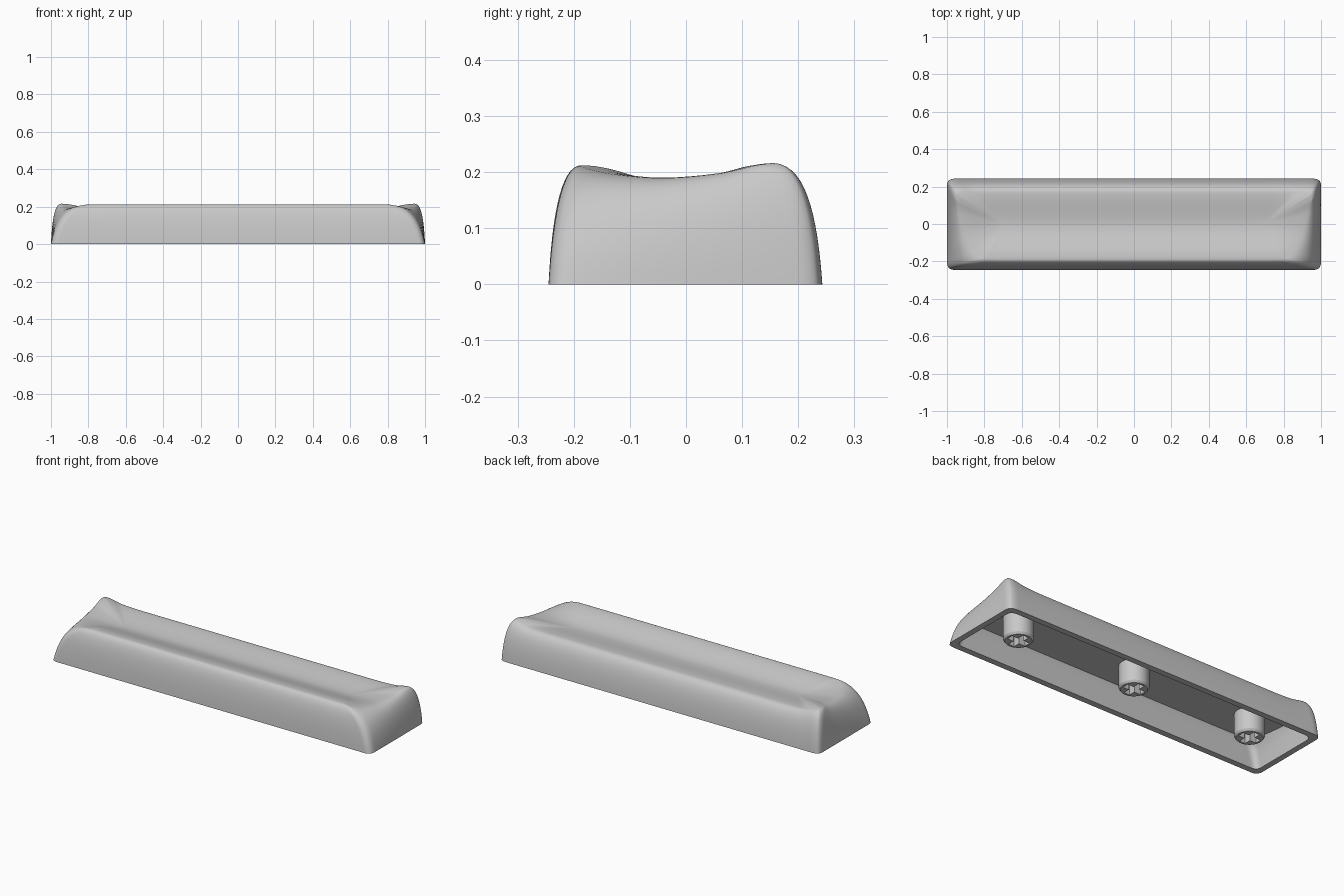
import bpy, bmesh, math
from mathutils import Vector

cube = bpy.data.objects.get("Cube")
if cube:
    bpy.data.objects.remove(cube, do_unlink=True)

plastic = bpy.data.materials.new("grey_plastic")
plastic.use_nodes = True
grey = (0.58, 0.58, 0.58, 1)
plastic.diffuse_color = grey
plastic.node_tree.nodes["Principled BSDF"].inputs["Base Color"].default_value = grey

SPINE_END, DISH_Z, CEILING_Z = 0.7, 0.174, 0.14

# Half outline, back centre to front centre: base x, y and crest x, y, z
OUTLINE = [
    (0, .243, 0, .168, .191), (.7, .243, .7, .168, .191),
    (.86, .243, .84, .168, .195), (.95, .243, .91, .166, .209),
    (.99, .233, .945, .155, .216), (1, .2, .95, .13, .213),
    (1, .08, .932, .06, .198), (1, -.05, .905, -.04, .19),
    (1, -.14, .87, -.12, .196), (1, -.205, .825, -.168, .206),
    (.99, -.235, .785, -.184, .212), (.96, -.245, .75, -.187, .212),
    (.7, -.245, .68, -.187, .212), (0, -.245, 0, -.187, .212),
]


def tangent(a, b):
    """Harmonic mean slope, so the curve never overshoots."""
    return 2 * a * b / (a + b) if a * b > 0 else 0


def smooth_path(points, steps):
    n = len(points)
    slopes = [[b - a for a, b in zip(points[i], points[i + 1])] for i in range(n - 1)]
    tans = [slopes[0]]
    tans += [[tangent(a, b) for a, b in zip(slopes[i - 1], slopes[i])] for i in range(1, n - 1)]
    tans.append(slopes[-1])
    path = []
    for i in range(n - 1):
        for k in range(steps):
            t = k / steps
            h = t * t * (3 - 2 * t)
            g0, g1 = t * (1 - t) ** 2, t * t * (t - 1)
            path.append([p + (q - p) * h + a * g0 + b * g1 for p, q, a, b
                         in zip(points[i], points[i + 1], tans[i], tans[i + 1])])
    return path + [list(points[-1])]


half = smooth_path(OUTLINE, 8)
loop = half + [[-p[0], p[1], -p[2], p[3], p[4]] for p in half[-2:0:-1]]


def wall(p, s):
    """Bulging wall from the base edge up to the crest."""
    base, crest = Vector((p[0], p[1], 0)), Vector(p[2:])
    lean = (crest.xy - base.xy).length
    f = 0.18 + 0.4 * max(0, lean - 0.08)
    ctrl = base.lerp(crest, f)
    ctrl.z = crest.z
    return base * (1 - s) ** 2 + ctrl * 2 * s * (1 - s) + crest * s * s


def spine(p, z):
    return Vector((max(-SPINE_END, min(SPINE_END, p[2])), 0, z))


def dish(p, w):
    """Scooped top: w runs from the crest (1) to the spine (0)."""
    v = spine(p, DISH_Z).lerp(Vector(p[2:]), w)
    v.z = DISH_Z + (p[4] - DISH_Z) * w * w * (3 - 2 * w)
    return v


def inner(p, s):
    v = wall(p, s)
    return Vector((v.x * 0.967, v.y * 0.86, v.z))


def flat_inner(p):
    v = inner(p, 0.5)
    v.z = CEILING_Z
    return v


def finish(ob, angle):
    ob.data.materials.clear()
    ob.data.materials.append(plastic)
    bpy.ops.object.select_all(action='DESELECT')
    ob.select_set(True)
    bpy.context.view_layer.objects.active = ob
    bpy.ops.object.shade_smooth_by_angle(angle=math.radians(angle))


def mesh_object(name, bm):
    bmesh.ops.recalc_face_normals(bm, faces=bm.faces[:])
    me = bpy.data.meshes.new(name)
    bm.to_mesh(me)
    bm.free()
    ob = bpy.data.objects.new(name, me)
    bpy.context.collection.objects.link(ob)
    return ob


# Hollow cap: ceiling, inner wall, rim, outer wall and scooped top in one loft
rings = [[spine(p, CEILING_Z) for p in loop], [flat_inner(p) for p in loop]]
rings += [[inner(p, s) for p in loop] for s in (0.36, 0.24, 0.12, 0)]
rings += [[wall(p, k / 14) for p in loop] for k in range(15)]
rings += [[dish(p, 1 - k / 16) for p in loop] for k in range(1, 17)]

bm = bmesh.new()
rows = [[bm.verts.new(v) for v in ring] for ring in rings]
count = len(loop)
for low, high in zip(rows, rows[1:]):
    for i in range(count):
        j = (i + 1) % count
        bm.faces.new((low[i], low[j], high[j], high[i]))
bmesh.ops.remove_doubles(bm, verts=bm.verts[:], dist=0.0002)
finish(mesh_object("cap_shell", bm), 40)


# Mounting stems with a cross-shaped socket
def add_cylinder(bm, r1, r2, z0, z1):
    ret = bmesh.ops.create_cone(bm, cap_ends=True, segments=48, radius1=r1, radius2=r2, depth=z1 - z0)
    bmesh.ops.translate(bm, verts=ret["verts"], vec=(0, 0, (z0 + z1) / 2))


def cross_cutter():
    a, b = 0.056, 0.018
    arm = [(a, -b), (a, b), (b, b)]
    bm = bmesh.new()
    pts = []
    for q in range(4):
        c, s = round(math.cos(q * math.pi / 2)), round(math.sin(q * math.pi / 2))
        pts += [bm.verts.new((x * c - y * s, x * s + y * c, -0.05)) for x, y in arm]
    face = bm.faces.new(pts)
    top = bmesh.ops.extrude_face_region(bm, geom=[face])
    verts = [g for g in top["geom"] if isinstance(g, bmesh.types.BMVert)]
    bmesh.ops.translate(bm, verts=verts, vec=(0, 0, 0.16))
    return mesh_object("socket_cutter", bm)


for name, x in (("stem_right", -0.744), ("stem_centre", 0), ("stem_left", 0.744)):
    bm = bmesh.new()
    add_cylinder(bm, 0.076, 0.076, 0.012, CEILING_Z + 0.005)
    # small chamfer around the open end
    for v in bm.verts:
        if v.co.z < 0.05:
            v.co.z = 0.02
    cap = min(bm.faces, key=lambda f: f.calc_center_median().z)
    bmesh.ops.inset_region(bm, faces=[cap], thickness=0.008)
    for v in cap.verts:
        v.co.z = 0.008
    stem = mesh_object(name, bm)
    cutter = cross_cutter()
    cutter.hide_render = True
    mod = stem.modifiers.new("socket", 'BOOLEAN')
    mod.operation = 'DIFFERENCE'
    mod.solver = 'EXACT'
    mod.object = cutter
    bpy.context.view_layer.objects.active = stem
    bpy.ops.object.modifier_apply(modifier=mod.name)
    bpy.data.objects.remove(cutter, do_unlink=True)
    stem.location.x = x
    finish(stem, 30)
